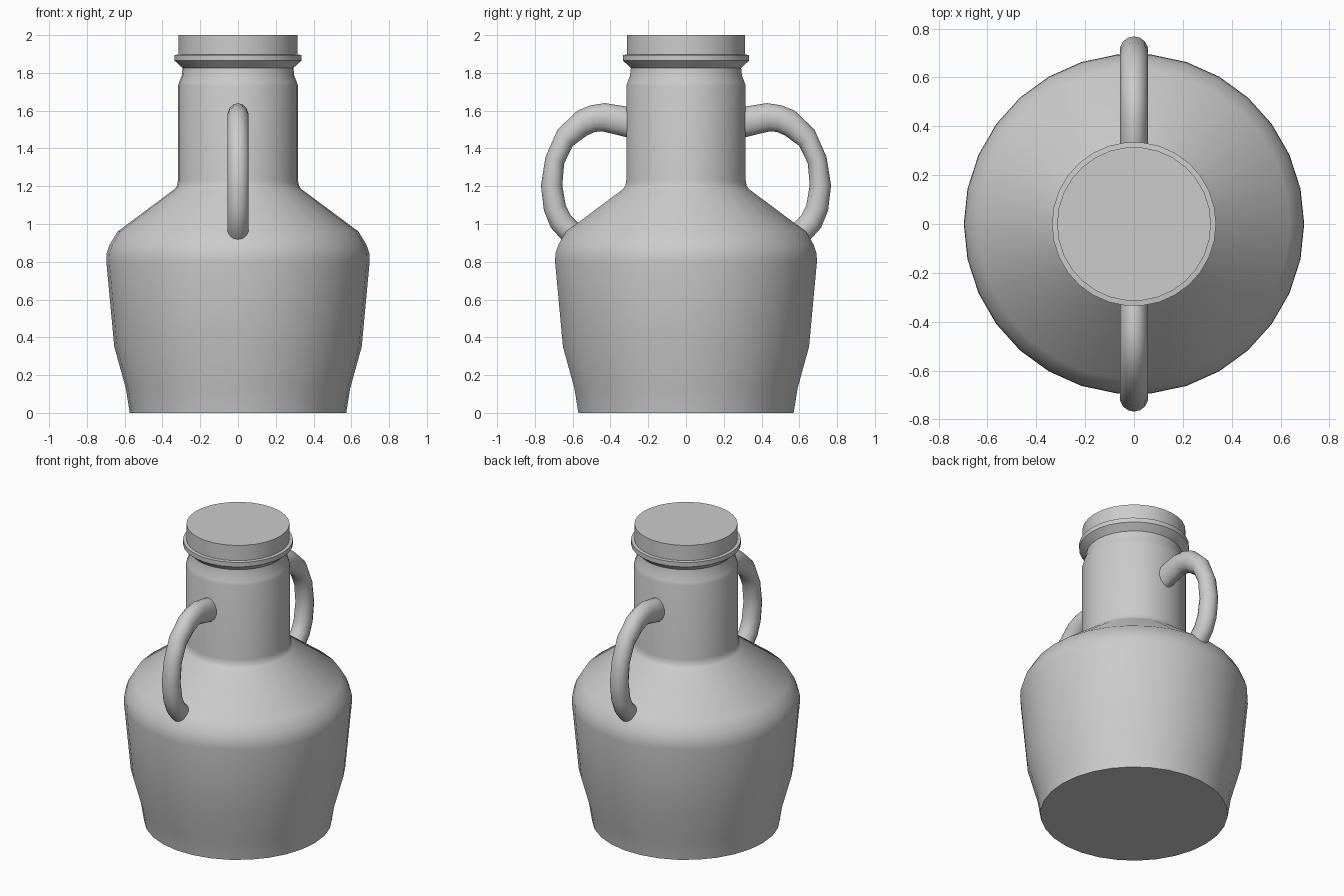
import bpy, bmesh
from math import sin, cos, pi, radians

if "Cube" in bpy.data.objects:
    bpy.data.objects.remove(bpy.data.objects["Cube"])


def finish(name, bm, angle):
    bmesh.ops.recalc_face_normals(bm, faces=bm.faces[:])
    mesh = bpy.data.meshes.new(name)
    bm.to_mesh(mesh)
    bm.free()
    ob = bpy.data.objects.new(name, mesh)
    bpy.context.collection.objects.link(ob)
    bpy.ops.object.select_all(action='DESELECT')
    ob.select_set(True)
    bpy.context.view_layer.objects.active = ob
    bpy.ops.object.shade_smooth_by_angle(angle=radians(angle))
    return ob


def loft(name, rings, angle):
    # Skin a list of rings of points and cap both ends
    bm = bmesh.new()
    loops = [[bm.verts.new(p) for p in ring] for ring in rings]
    n = len(loops[0])
    for a, b in zip(loops, loops[1:]):
        for i in range(n):
            j = (i + 1) % n
            bm.faces.new((a[i], a[j], b[j], b[i]))
    bm.faces.new(loops[0])
    bm.faces.new(loops[-1])
    return finish(name, bm, angle)


def turned(name, profile, angle, sides=30):
    return loft(name, [[(r * cos(2 * pi * i / sides), r * sin(2 * pi * i / sides), z)
                        for i in range(sides)] for r, z in profile], angle)


# Jug body: base, belly, shoulder and neck
turned("jug_body", [(0.573, 0), (0.594, 0.13), (0.655, 0.35), (0.697, 0.80),
                    (0.695, 0.845), (0.68, 0.89), (0.638, 0.96), (0.335, 1.185),
                    (0.323, 1.202), (0.318, 1.23), (0.318, 1.73), (0.312, 1.75),
                    (0.298, 1.785), (0.293, 1.83)], 40)

# Lid with flared flange
turned("lid", [(0.29, 1.823), (0.336, 1.865), (0.336, 1.895),
               (0.315, 1.897), (0.315, 2.0)], 30)

# Handles: outer and inner edge (y, z) of the tube along its path
edges = [((0.25, 1.605), (0.25, 1.44)), ((0.317, 1.622), (0.317, 1.46)),
         ((0.43, 1.64), (0.44, 1.49)), ((0.505, 1.628), (0.48, 1.488)),
         ((0.575, 1.60), (0.525, 1.468)), ((0.68, 1.50), (0.60, 1.413)),
         ((0.744, 1.355), (0.645, 1.32)), ((0.768, 1.204), (0.655, 1.204)),
         ((0.752, 1.07), (0.637, 1.10)), ((0.715, 0.98), (0.61, 1.045)),
         ((0.654, 0.912), (0.575, 1.01)), ((0.60, 0.87), (0.53, 0.95))]
SIDES = 14
for name, side in (("front_handle", -1), ("back_handle", 1)):
    rings = []
    for (oy, oz), (iy, iz) in edges:
        ring = []
        for k in range(SIDES):
            c, s = cos(2 * pi * k / SIDES), sin(2 * pi * k / SIDES)
            ring.append((0.058 * s,
                         side * ((oy + iy) / 2 + c * (oy - iy) / 2),
                         (oz + iz) / 2 + c * (oz - iz) / 2))
        rings.append(ring)
    loft(name, rings, 50)
